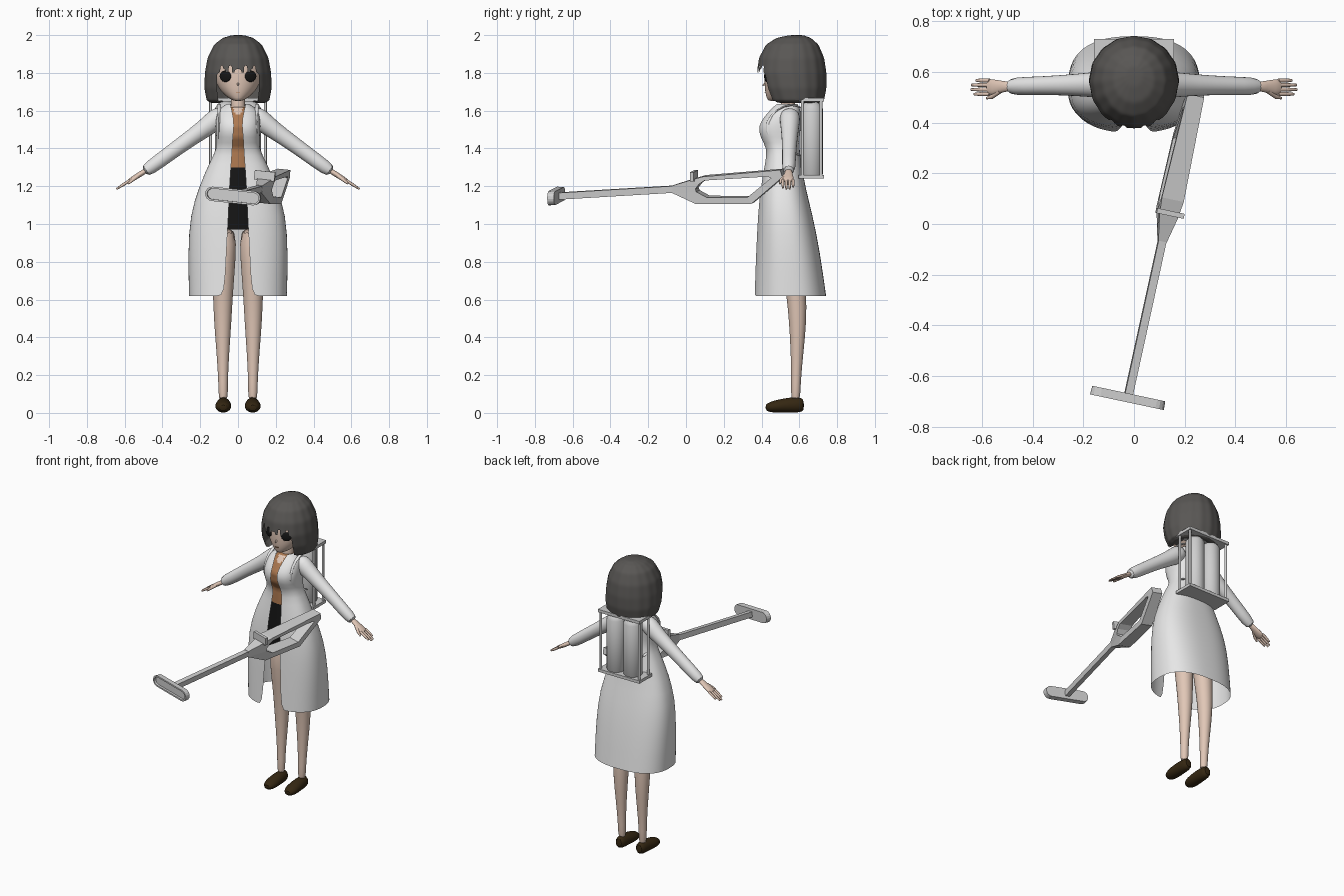
import bpy, bmesh, math
from mathutils import Vector, Matrix

cube = bpy.data.objects.get("Cube")
if cube:
    bpy.data.objects.remove(cube)


def material(name, r, g, b):
    m = bpy.data.materials.new(name)
    m.use_nodes = True
    m.diffuse_color = (r, g, b, 1)
    m.node_tree.nodes["Principled BSDF"].inputs["Base Color"].default_value = (r, g, b, 1)
    return m


WHITE = material("coat_white", .8, .8, .8)
METAL = material("light_metal", .62, .62, .62)
HAIR = material("hair_grey", .1, .095, .09)
SKIN = material("skin", .75, .57, .47)
SHIRT = material("shirt_brown", .42, .19, .08)
BLACK = material("black", .008, .008, .008)
SHOE = material("shoe_brown", .035, .02, .006)


def finish(name, bm, mats, smooth=True, subdiv=0, matrix=None, recalc=True):
    if recalc:
        bmesh.ops.recalc_face_normals(bm, faces=bm.faces)
    if matrix:
        bm.transform(matrix)
    me = bpy.data.meshes.new(name)
    bm.to_mesh(me)
    bm.free()
    for m in mats:
        me.materials.append(m)
    for p in me.polygons:
        p.use_smooth = smooth
    if smooth:
        me.set_sharp_from_angle(angle=math.radians(50))
    ob = bpy.data.objects.new(name, me)
    bpy.context.collection.objects.link(ob)
    if subdiv:
        mod = ob.modifiers.new("smooth", "SUBSURF")
        mod.levels = mod.render_levels = subdiv
    return ob


def skin_rings(bm, rings, closed=True, caps=True):
    rings = [[bm.verts.new(c) for c in ring] for ring in rings]
    n = len(rings[0])
    for a, b in zip(rings, rings[1:]):
        for i in range(n if closed else n - 1):
            j = (i + 1) % n
            bm.faces.new((a[i], a[j], b[j], b[i]))
    if caps and closed:
        bm.faces.new(rings[0])
        bm.faces.new(rings[-1])


def power(v, e):
    return math.copysign(abs(v) ** e, v)


def loft(rows, n=32, p=2, split=1, wave=0, caps=True):
    """Stack of ovals (z, half width, front y, back y, front opening)."""
    fine = []
    for a, b in zip(rows, rows[1:]):
        for k in range(split):
            fine.append([u + (v - u) * k / split for u, v in zip(a, b)])
    fine.append(rows[-1])
    is_open = len(rows[0]) > 4
    rings = []
    for row in fine:
        z, rx, yf, yb = row[:4]
        t0 = math.asin((row[4] / rx) ** (p / 2)) if is_open else 0
        ring = []
        for i in range(n + 1 if is_open else n):
            t = t0 + (2 * math.pi - 2 * t0) * i / n
            f = 1 + wave * math.cos(16 * t)
            ring.append((f * rx * power(math.sin(t), 2 / p),
                         (yf + yb) / 2 - f * (yb - yf) / 2 * power(math.cos(t), 2 / p), z))
        rings.append(ring)
    bm = bmesh.new()
    skin_rings(bm, rings, not is_open, caps)
    return bm


def tube(name, path, mat, n=12, subdiv=1):
    """Oval tube; path entries are (x, y, z, radius, other radius)."""
    pts = [Vector(p[:3]) for p in path]
    rings = []
    for i, p in enumerate(path):
        d = (pts[min(i + 1, len(pts) - 1)] - pts[max(i - 1, 0)]).normalized()
        u = Vector((0, 1, 0)) if abs(d.y) < .7 else Vector((1, 0, 0))
        v = d.cross(u).normalized()
        u = v.cross(d)
        angles = [2 * math.pi * k / n for k in range(n)]
        rings.append([pts[i] + u * p[3] * math.cos(a) + v * p[-1] * math.sin(a) for a in angles])
    bm = bmesh.new()
    skin_rings(bm, rings)
    return finish(name, bm, [mat], subdiv=subdiv)


def box(name, centre, size, mat, matrix=None):
    bm = bmesh.new()
    bmesh.ops.create_cube(bm, size=1)
    bm.transform(Matrix.Translation(centre) @ Matrix.Diagonal((*size, 1)))
    return finish(name, bm, [mat], False, matrix=matrix)


# Coat: open-fronted sheet
coat = loft([(1.635, .06, .47, .59, .04), (1.61, .105, .45, .605, .035), (1.57, .115, .415, .61, .025),
             (1.52, .12, .382, .61, .02), (1.46, .115, .39, .60, .028), (1.40, .11, .43, .60, .03),
             (1.33, .15, .42, .61, .035), (1.2, .205, .395, .63, .045), (1.05, .255, .38, .67, .05),
             (.85, .265, .37, .71, .062), (.62, .26, .36, .742, .07)], n=40, p=2.5)
finish("coat", coat, [WHITE], subdiv=1)

# Torso: shirt, open neck and shorts by height
torso = loft([(1.62, .05, .475, .58), (1.58, .09, .44, .6), (1.52, .1, .4, .6), (1.46, .1, .405, .59),
              (1.4, .09, .44, .59), (1.3, .1, .435, .6), (1.15, .13, .43, .63), (.97, .15, .44, .65)],
             n=40, split=4)
for f in torso.faces:
    c = f.calc_center_median()
    if c.z < 1.3:
        f.material_index = 1
    elif c.y < .5 and abs(c.x) < (c.z - 1.56) * .5:
        f.material_index = 2
finish("torso", torso, [SHIRT, BLACK, SKIN])

# Head and neck
tube("neck", [(0, .54, 1.55, .045), (0, .54, 1.62, .038), (0, .54, 1.72, .04)], SKIN)
head = loft([(1.65, .018, .435, .5), (1.665, .05, .428, .56), (1.70, .09, .418, .62), (1.75, .12, .415, .65),
             (1.82, .135, .415, .67), (1.9, .12, .43, .67), (1.95, .07, .48, .64)])
finish("head", head, [SKIN], subdiv=1)
tube("nose", [(0, .425, 1.745, .008), (0, .405, 1.733, .003)], SKIN, 8, 0)
box("mouth", (0, .419, 1.697), (.022, .008, .004), SHIRT)
for s, side in ((1, "left"), (-1, "right")):
    bm = bmesh.new()
    bmesh.ops.create_uvsphere(bm, u_segments=20, v_segments=12, radius=1)
    finish(side + "_eye", bm, [BLACK], matrix=Matrix.Translation((s * .067, .429, 1.782))
           @ Matrix.Rotation(s * .42, 4, "Z") @ Matrix.Diagonal((.033, .009, .03, 1)))

# Hair: ridged bob with a jagged opening for the face
hair = loft([(2.0, .03, .55, .62), (1.985, .08, .48, .66), (1.95, .125, .425, .70), (1.88, .16, .388, .73),
             (1.80, .174, .376, .742), (1.72, .177, .395, .742), (1.655, .165, .425, .73),
             (1.64, .14, .45, .70), (1.655, .09, .49, .65)], n=64, split=4, wave=.012, caps=False)
hair.faces.new([v for v in hair.verts if v.co.z > 1.9999])
gone = []
for f in hair.faces:
    c = f.calc_center_median()
    fringe = 1.815 + .018 * math.cos(c.x * 150)
    if c.z < fringe and abs(c.x) < .108 and c.y < .52:
        gone.append(f)
bmesh.ops.delete(hair, geom=gone, context="FACES")
finish("hair", hair, [HAIR], subdiv=1)

for s, side in ((1, "left"), (-1, "right")):
    # Sleeve and hand
    tube(side + "_sleeve", [(s * .07, .55, 1.585, .05, .045), (s * .11, .55, 1.56, .058, .062),
                            (s * .17, .55, 1.51, .05, .05), (s * .30, .548, 1.42, .04, .042),
                            (s * .42, .545, 1.33, .037, .04), (s * .505, .543, 1.27, .037, .037)], WHITE)
    tube(side + "_palm", [(s * .48, .543, 1.288, .02, .016), (s * .52, .543, 1.262, .022, .014),
                          (s * .555, .54, 1.24, .034, .014), (s * .585, .54, 1.222, .03, .01)], SKIN)
    for k in range(4):
        y = .513 + .018 * k
        reach = (.0, .012, .01, -.008)[k]
        tube(f"{side}_finger_{k + 1}", [(s * .57, y, 1.232, .008), (s * .605, y, 1.21, .008),
                                        (s * (.632 + reach), y, 1.192 - reach * .6, .005)], SKIN, 8, 0)
    tube(side + "_thumb", [(s * .53, .525, 1.255, .011), (s * .56, .503, 1.232, .009),
                           (s * .582, .497, 1.213, .005)], SKIN, 8, 0)
    # Leg and shoe
    tube(side + "_leg", [(s * .075, .565, 1.0, .072), (s * .077, .57, .8, .065), (s * .08, .585, .62, .053),
                         (s * .081, .592, .48, .047), (s * .08, .588, .32, .034),
                         (s * .079, .582, .15, .024), (s * .078, .58, .06, .027)], SKIN, 16)
    tube(side + "_shoe", [(s * .078, .42, .026, .02, .016), (s * .078, .445, .03, .04, .029),
                          (s * .078, .49, .036, .046, .036), (s * .077, .55, .042, .04, .042),
                          (s * .077, .6, .042, .036, .042), (s * .077, .626, .044, .024, .032)], SHOE)
    # Pack tank, posts and strap
    tube(side + "_tank", [(s * .063, .665, 1.25, .05), (s * .063, .665, 1.265, .06), (s * .063, .665, 1.61, .06),
                          (s * .063, .665, 1.635, .045), (s * .063, .665, 1.65, .02)], METAL, 20, 0)
    for y, end in ((.617, "front"), (.715, "back")):
        tube(f"{side}_{end}_pack_post", [(s * .145, y, 1.25, .008), (s * .145, y, 1.655, .008)], METAL, 8, 0)
    tube(side + "_strap", [(s * .1, y, z, .012, .006) for y, z in
                           ((.62, 1.61), (.56, 1.64), (.48, 1.61), (.42, 1.54), (.44, 1.45),
                            (.52, 1.39), (.62, 1.36))], WHITE, 8)

for z, name in ((1.25, "pack_bottom_plate"), (1.658, "pack_top_plate")):
    box(name, (0, .663, z), (.315, .135, .02), METAL)

# Hand-held device, built along y and then turned
turn = (Matrix.Translation((.124, 0, 1.17)) @ Matrix.Rotation(math.radians(-12), 4, "Z")
        @ Matrix.Rotation(math.radians(6), 4, "Y") @ Matrix.Translation((0, 0, -1.17)))
outer = [(-.07, 1.205), (.03, 1.235), (.1, 1.255), (.52, 1.29), (.53, 1.25), (.36, 1.11), (.06, 1.11), (-.07, 1.165)]
inner = [(.06, 1.19), (.08, 1.215), (.11, 1.235), (.45, 1.255), (.47, 1.248), (.34, 1.145), (.12, 1.145), (.065, 1.175)]


def side_ring(loop, s):
    return [(s * (.017 + (y + .07) * .2 if y < .07 else .045 - (y - .07) * .025), y, z) for y, z in loop]


bm = bmesh.new()
loops = [side_ring(outer, 1), side_ring(inner, 1), side_ring(inner, -1), side_ring(outer, -1), side_ring(outer, 1)]
skin_rings(bm, loops, caps=False)
bmesh.ops.remove_doubles(bm, verts=bm.verts, dist=.0001)
finish("device_frame", bm, [METAL], False, matrix=turn)

bm = bmesh.new()
skin_rings(bm, [[(x, y, z + h) for x, h in ((-.016, -.018), (.016, -.018), (.016, .018), (-.016, .018))]
                for y, z in ((-.69, 1.148), (-.06, 1.185))])
finish("device_rod", bm, [METAL], False, matrix=turn)
box("device_sight", (0, .045, 1.255), (.11, .02, .05), METAL, turn)

# Rounded head with a sunken front
bm = bmesh.new()
stadium = []
for k in range(18):
    a = math.pi * ((k if k < 9 else k - 1) / 8 - .5)
    stadium.append((math.copysign(.112, 8.5 - k), math.cos(a), math.sin(a)))


def head_ring(r, y):
    return [(c + r * u, y, 1.148 + r * v) for c, u, v in stadium]


skin_rings(bm, [head_ring(.036, -.685), head_ring(.038, -.72), head_ring(.028, -.72), head_ring(.028, -.705)])
finish("device_head", bm, [METAL], False, matrix=turn)
